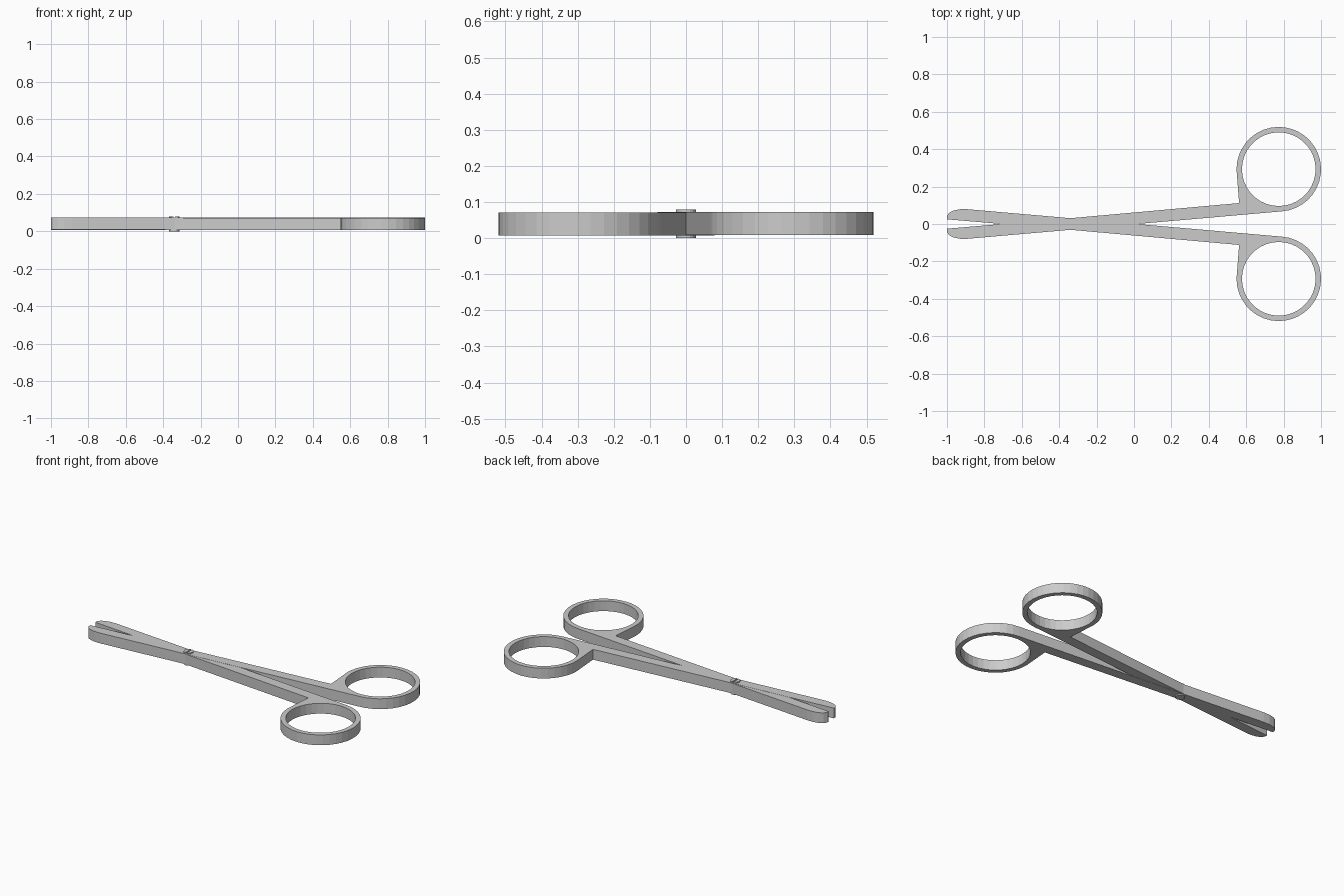
import bpy
from math import sin, cos, pi, radians

if "Cube" in bpy.data.objects:
    bpy.data.objects.remove(bpy.data.objects["Cube"])

RING = (0.774, 0.293)      # finger ring centre
R_OUT, R_IN = 0.226, 0.197
PIVOT_X = -0.34


def arc(cx, cy, r, a0, a1, n):
    return [(cx + r * cos(radians(a0 + (a1 - a0) * i / n)),
             cy + r * sin(radians(a0 + (a1 - a0) * i / n))) for i in range(n + 1)]


def add_loop(curve, pts, side):
    sp = curve.splines.new('POLY')
    sp.points.add(len(pts) - 1)
    for p, (x, y) in zip(sp.points, pts):
        p.co = (x, y * side, 0, 1)
    sp.use_cyclic_u = True


def scissor_half(name, side, z):
    # lower edge of shank -> ring -> web corner -> inner jaw edge -> rounded tip
    outline = [(PIVOT_X, -0.031)]
    outline += arc(*RING, R_OUT, -86, 180, 27)
    outline += [(0.562, 0.112), (PIVOT_X, 0.031), (-1.0, -0.025),
                (-1.0, -0.042), (-0.988, -0.06), (-0.965, -0.072),
                (-0.93, -0.079), (-0.89, -0.079)]
    hole = arc(*RING, R_IN, 0, 350, 35)
    cu = bpy.data.curves.new(name, 'CURVE')
    cu.dimensions = '2D'
    cu.fill_mode = 'BOTH'
    cu.extrude = 0.032
    add_loop(cu, outline, side)
    add_loop(cu, hole, side)
    ob = bpy.data.objects.new(name, cu)
    ob.location.z = z
    bpy.context.collection.objects.link(ob)
    bpy.ops.object.select_all(action='DESELECT')
    ob.select_set(True)
    bpy.context.view_layer.objects.active = ob
    bpy.ops.object.convert(target='MESH')
    # weld caps to walls, then keep hard edges
    bpy.ops.object.mode_set(mode='EDIT')
    bpy.ops.mesh.select_all(action='SELECT')
    bpy.ops.mesh.remove_doubles(threshold=0.0001)
    bpy.ops.mesh.normals_make_consistent(inside=False)
    bpy.ops.object.mode_set(mode='OBJECT')
    bpy.ops.object.shade_flat()


# two crossing halves
scissor_half("upper_ring_half", 1, 0.0405)
scissor_half("lower_ring_half", -1, 0.0395)

# pivot screw with a slot in its head
bpy.ops.mesh.primitive_cylinder_add(vertices=16, radius=0.028, depth=0.079,
                                    location=(PIVOT_X, 0, 0.0395))
screw = bpy.context.object
screw.name = "pivot_screw"
bpy.ops.mesh.primitive_cube_add(size=1, location=(PIVOT_X, 0, 0.079))
slot = bpy.context.object
slot.name = "slot_cutter"
slot.scale = (0.008, 0.08, 0.008)
slot.hide_render = True
slot.hide_set(True)
cut = screw.modifiers.new("slot", 'BOOLEAN')
cut.operation = 'DIFFERENCE'
cut.object = slot
bpy.context.view_layer.objects.active = screw
bpy.ops.object.modifier_apply(modifier="slot")
bpy.data.objects.remove(slot)
